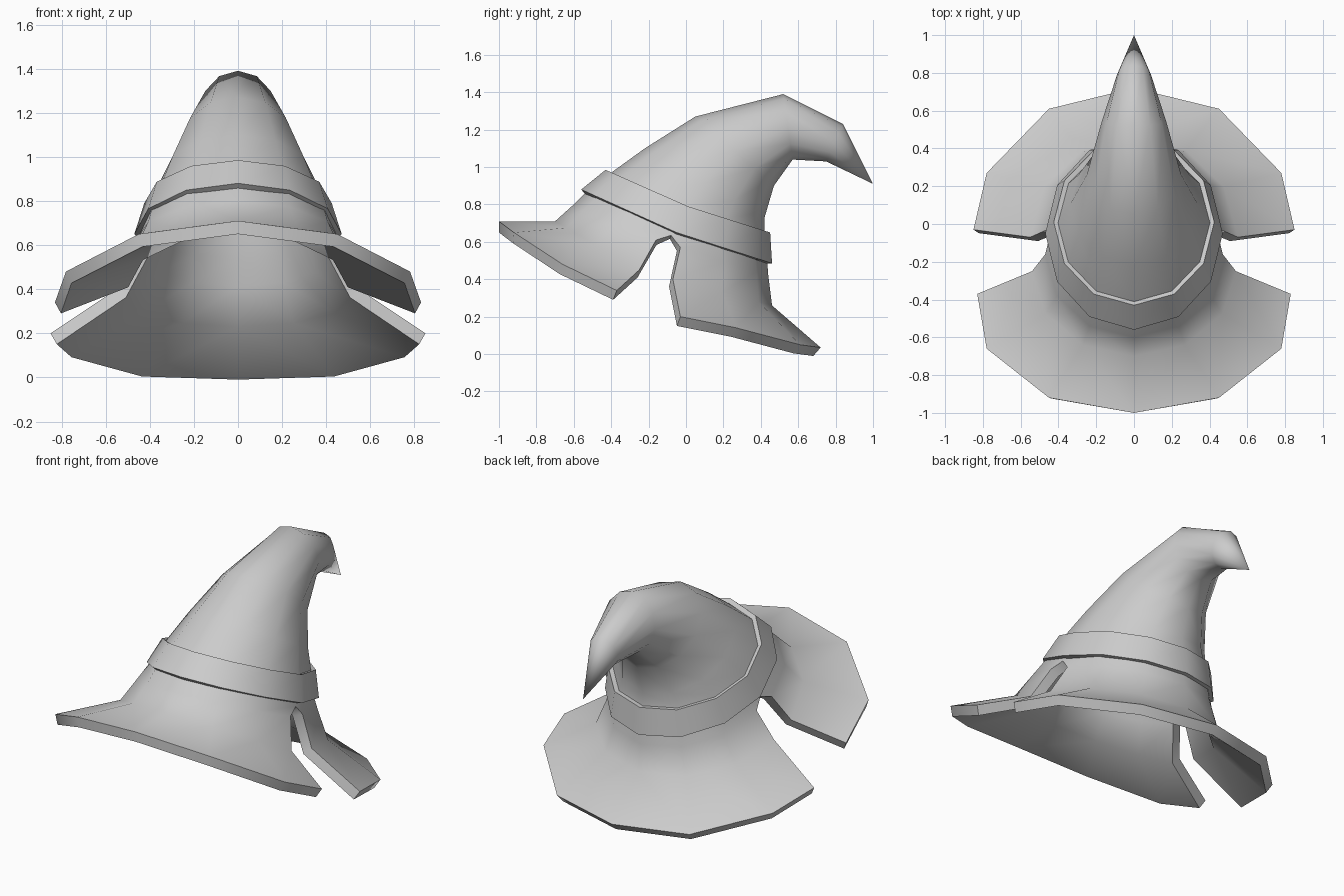
import bpy, bmesh
from math import sin, cos, radians

if "Cube" in bpy.data.objects:
    bpy.data.objects.remove(bpy.data.objects["Cube"])

felt = bpy.data.materials.new("grey_felt")
felt.use_nodes = True
felt.diffuse_color = (0.6, 0.6, 0.6, 1)
felt.node_tree.nodes["Principled BSDF"].inputs["Base Color"].default_value = (0.6, 0.6, 0.6, 1)


def row(front, side, back, side_back=None):
    """Half ring from front to back through the side; front and back are (y, z)."""
    pts = []
    for (y, z), (sx, sy, sz), angles in ((front, side, (0, 30, 60, 90)),
                                         (back, side_back or side, (90, 60, 30, 0))):
        for a in angles:
            s, c = sin(radians(a)), cos(radians(a))
            pts.append((sx * s, sy + (y - sy) * c, sz + (z - sz) * c))
    return pts


def shell(name, rows, thickness):
    """Loft half rings, mirror them and thicken the sheet inward."""
    bm = bmesh.new()
    grid = [[bm.verts.new(p) for p in r] for r in rows]
    for low, high in zip(grid, grid[1:]):
        for j in (0, 1, 2, 4, 5, 6):
            bm.faces.new((low[j], low[j + 1], high[j + 1], high[j]))
    bmesh.ops.remove_doubles(bm, verts=bm.verts, dist=0.0005)
    mesh = bpy.data.meshes.new(name)
    bm.to_mesh(mesh)
    bm.free()
    mesh.materials.append(felt)
    ob = bpy.data.objects.new(name, mesh)
    bpy.context.collection.objects.link(ob)
    bpy.ops.object.select_all(action="DESELECT")
    ob.select_set(True)
    bpy.context.view_layer.objects.active = ob
    ob.modifiers.new("Mirror", "MIRROR")
    solid = ob.modifiers.new("Thickness", "SOLIDIFY")
    solid.thickness = thickness
    solid.offset = -1
    for m in ("Mirror", "Thickness"):
        bpy.ops.object.modifier_apply(modifier=m)
    bpy.ops.object.shade_smooth_by_angle(angle=radians(55))
    return ob


# Brim edge: front flap, then back flap, split at the side slit
rim = [(0, -1, .71), (.45, -.92, .65), (.78, -.66, .48), (.83, -.37, .34),
       (.85, -.03, .2), (.78, .27, .14), (.45, .61, .05), (0, .72, .035)]

# Hat body: brim, slit sides, then the crown bending back to its tip
shell("hat_body", [
    rim,
    row((-.70, .71), (.54, -.25, .45), (.46, .26), (.55, -.07, .40)),
    row((-.60, .80), (.47, -.16, .61), (.44, .42), (.46, -.03, .57)),
    row((-.50, .90), (.45, -.08, .635), (.43, .55)),
    row((-.40, .97), (.40, .01, .79), (.42, .65)),
    row((-.22, 1.10), (.34, .10, .915), (.42, .73)),
    row((.05, 1.27), (.25, .26, 1.085), (.47, .90)),
    row((.52, 1.39), (.17, .545, 1.21), (.57, 1.04)),
    row((.84, 1.23), (.09, .79, 1.13), (.75, 1.03)),
    [(0, 1, .91)] * 8,
], 0.06)

# Band around the crown
shell("hat_band", [
    row((-.56, .88), (.47, -.05, .65), (.46, .485)),
    row((-.43, .985), (.425, .01, .79), (.45, .65)),
], 0.035)
